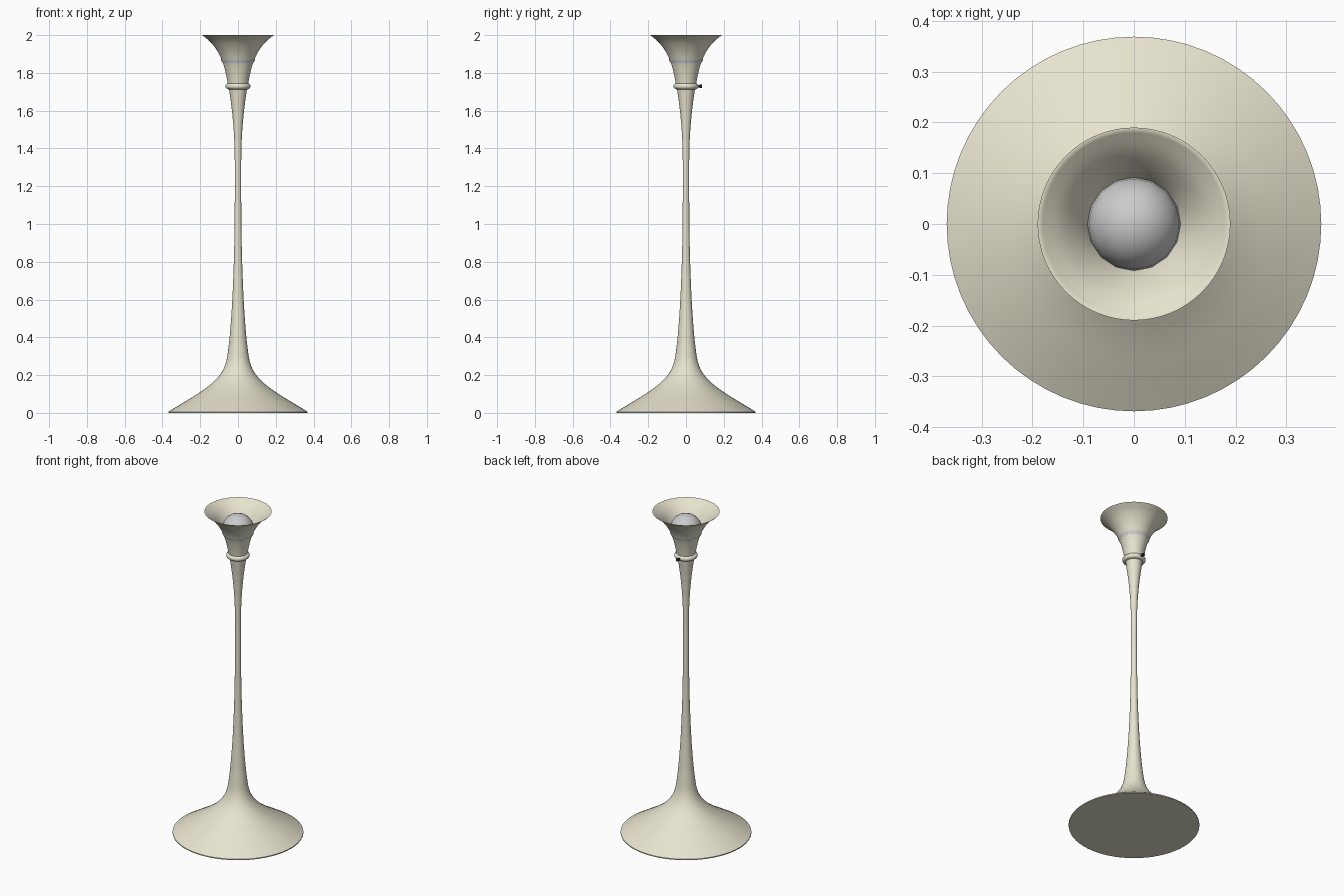
import bpy, math

if "Cube" in bpy.data.objects:
    bpy.data.objects.remove(bpy.data.objects["Cube"])


def material(name, rgb):
    m = bpy.data.materials.new(name)
    m.diffuse_color = (*rgb, 1)
    m.use_nodes = True
    m.node_tree.nodes["Principled BSDF"].inputs["Base Color"].default_value = m.diffuse_color
    return m


cream = material("cream", (0.80, 0.77, 0.62))
black = material("black", (0.02, 0.02, 0.02))


def smooth_curve(pts, n=5):
    """Catmull-Rom curve through (radius, height) points."""
    p = [pts[0]] + pts + [pts[-1]]
    out = []
    for i in range(1, len(p) - 2):
        a, b, c, d = p[i - 1:i + 3]
        for s in range(n):
            t = s / n
            out.append(tuple(
                0.5 * (2 * b[k] + (c[k] - a[k]) * t
                       + (2 * a[k] - 5 * b[k] + 4 * c[k] - d[k]) * t ** 2
                       + (3 * b[k] - a[k] - 3 * c[k] + d[k]) * t ** 3)
                for k in (0, 1)))
    return out + [pts[-1]]


def lathe(name, profile, segs, mat=None, angle=40):
    """Revolve a (radius, height) profile about z; zero radius makes a pole."""
    verts, faces, rings = [], [], []
    for r, z in profile:
        start, count = len(verts), 1 if r < 1e-6 else segs
        for j in range(count):
            a = 2 * math.pi * j / segs
            verts.append((r * math.cos(a), r * math.sin(a), z))
        rings.append([start + j % count for j in range(segs)])
    for lo, hi in zip(rings, rings[1:]):
        for j in range(segs):
            k = (j + 1) % segs
            quad = [lo[j], lo[k], hi[k], hi[j]]
            faces.append(list(dict.fromkeys(quad)))
    me = bpy.data.meshes.new(name)
    me.from_pydata(verts, [], faces)
    ob = bpy.data.objects.new(name, me)
    bpy.context.collection.objects.link(ob)
    return finish(ob, mat, angle)


def finish(ob, mat, angle=40):
    if mat:
        ob.data.materials.append(mat)
    bpy.ops.object.select_all(action='DESELECT')
    ob.select_set(True)
    bpy.context.view_layer.objects.active = ob
    bpy.ops.object.shade_smooth_by_angle(angle=math.radians(angle))
    return ob


# Flared foot and slender stem with a closed underside
stem = smooth_curve([
    (0.369, 0.006), (0.300, 0.048), (0.215, 0.100), (0.140, 0.155),
    (0.090, 0.210), (0.063, 0.270), (0.050, 0.350), (0.040, 0.450),
    (0.030, 0.600), (0.022, 0.800), (0.018, 1.000), (0.017, 1.300),
    (0.020, 1.450), (0.031, 1.590), (0.047, 1.713)])
lathe("stem_and_foot", [(0, 0), (0.369, 0)] + stem + [(0, 1.713)], 64, cream)

# Rounded collar between stem and shade
collar = [(0.050 + 0.016 * math.cos(a), 1.729 + 0.016 * math.sin(a))
          for a in [math.radians(-90 + 22.5 * i) for i in range(9)]]
lathe("collar", [(0, 1.713)] + collar + [(0, 1.745)], 64, cream)

# Thin trumpet shade: outer wall up, rim, inner wall down to its floor
wall = smooth_curve([
    (0.054, 1.742), (0.063, 1.790), (0.079, 1.850), (0.106, 1.910),
    (0.145, 1.963), (0.190, 2.000)])
inner = [(r - 0.004, z) for r, z in reversed(wall)]
lathe("shade", wall + inner + [(0, 1.742)], 64, cream)

# Bulb: globe narrowing into a neck
globe = [(0.092 * math.sin(a), 1.890 + 0.092 * math.cos(a))
         for a in [math.radians(15 * i) for i in range(8)]]
globe[0] = (0, 1.982)
neck = [(0.070, 1.835), (0.048, 1.800), (0.036, 1.775), (0.034, 1.742), (0, 1.742)]
lathe("bulb", (globe + neck)[::-1], 16, None, 60)

# Small switch at the back of the collar
for name, radius, y0, y1 in (("switch_shaft", 0.006, 0.055, 0.076),
                             ("switch_knob", 0.009, 0.072, 0.086)):
    bpy.ops.mesh.primitive_cylinder_add(
        vertices=16, radius=radius, depth=y1 - y0,
        location=(0, (y0 + y1) / 2, 1.729), rotation=(math.pi / 2, 0, 0))
    ob = bpy.context.object
    ob.name = name
    finish(ob, black)
